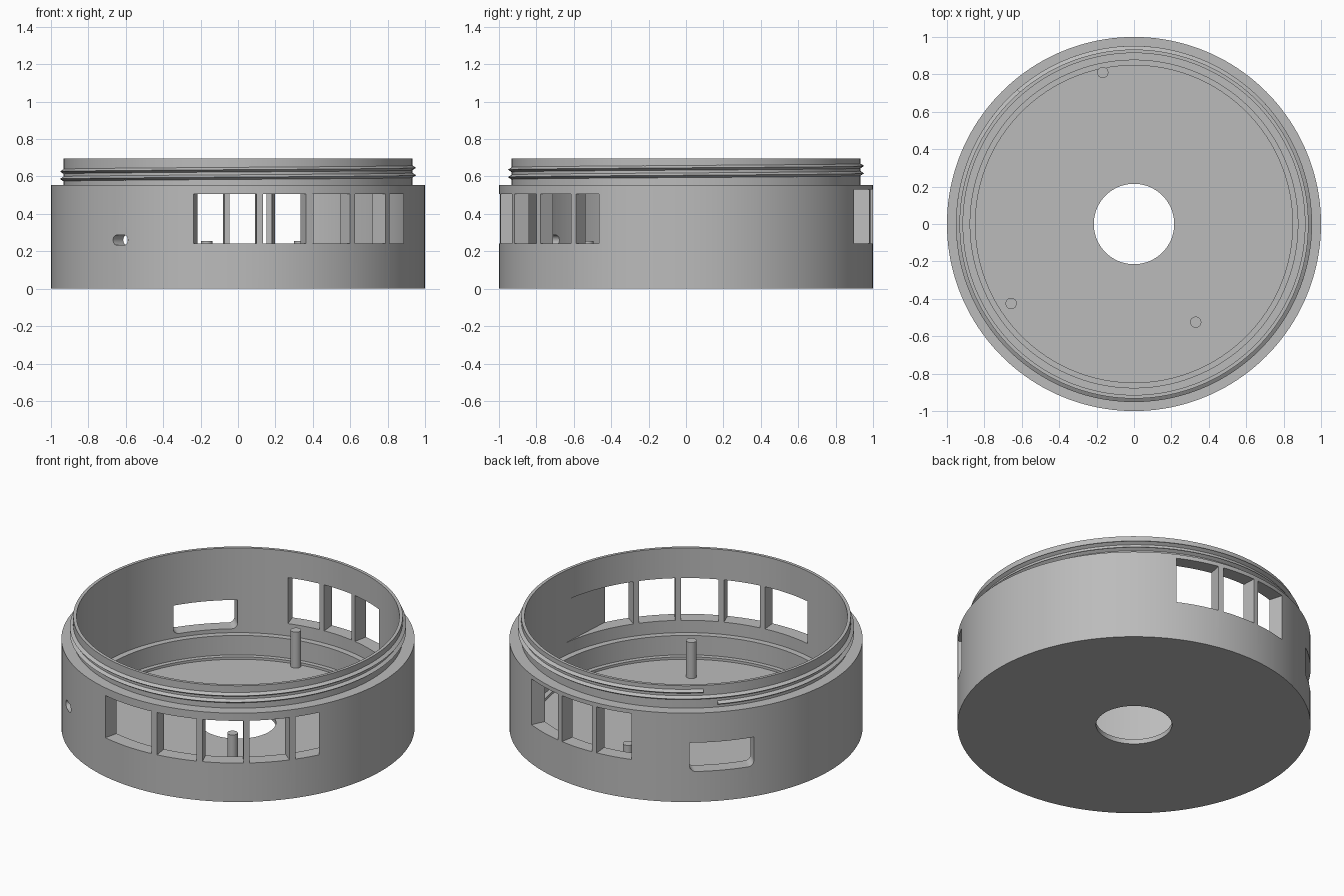
import bpy
import bmesh
from math import sin, cos, pi, radians
from mathutils import Matrix, Vector

if "Cube" in bpy.data.objects:
    bpy.data.objects.remove(bpy.data.objects["Cube"])

SEGMENTS = 160
grey = bpy.data.materials.new("plain_grey")
grey.use_nodes = True
grey.diffuse_color = (0.5, 0.5, 0.5, 1)
grey.node_tree.nodes["Principled BSDF"].inputs["Base Color"].default_value = (0.5, 0.5, 0.5, 1)


def make_object(name, bm):
    bmesh.ops.recalc_face_normals(bm, faces=bm.faces)
    mesh = bpy.data.meshes.new(name)
    bm.to_mesh(mesh)
    bm.free()
    mesh.materials.append(grey)
    obj = bpy.data.objects.new(name, mesh)
    bpy.context.collection.objects.link(obj)
    return obj


def activate(obj):
    bpy.ops.object.select_all(action="DESELECT")
    obj.select_set(True)
    bpy.context.view_layer.objects.active = obj


def polar(radius, degrees):
    return (radius * cos(radians(degrees)), radius * sin(radians(degrees)))


def lathe(name, profile):
    bm = bmesh.new()
    rings = []
    for i in range(SEGMENTS):
        a = 2 * pi * i / SEGMENTS
        rings.append([bm.verts.new((r * cos(a), r * sin(a), z)) for r, z in profile])
    n = len(profile)
    for i in range(SEGMENTS):
        here, there = rings[i], rings[(i + 1) % SEGMENTS]
        for j in range(n):
            k = (j + 1) % n
            bm.faces.new((here[j], there[j], there[k], here[k]))
    return make_object(name, bm)


def prism(name, outline, low, high):
    bm = bmesh.new()
    face = bm.faces.new([bm.verts.new((x, y, low)) for x, y in outline])
    made = bmesh.ops.extrude_face_region(bm, geom=[face])
    verts = [v for v in made["geom"] if isinstance(v, bmesh.types.BMVert)]
    bmesh.ops.translate(bm, verts=verts, vec=(0, 0, high - low))
    return make_object(name, bm)


def cut(target, cutter):
    cutter.hide_render = True
    mod = target.modifiers.new("opening", "BOOLEAN")
    mod.operation = "DIFFERENCE"
    mod.solver = "EXACT"
    mod.object = cutter
    activate(target)
    bpy.ops.object.modifier_apply(modifier=mod.name)
    bpy.data.objects.remove(cutter)


def radial_window(target, start, end, low, high):
    outline = [polar(0.89, start), polar(1.1, start), polar(1.1, end), polar(0.89, end)]
    cut(target, prism("window_cutter", outline, low, high))


def wall_slot(target, outline, angle, height):
    # Outline (sideways, up) pushed through the wall along a radius
    cutter = prism("slot_cutter", outline, 0.8, 1.1)
    out = Vector((*polar(1, angle), 0))
    up = Vector((0, 0, 1))
    axes = Matrix((up.cross(out), up, out)).transposed().to_4x4()
    cutter.data.transform(Matrix.Translation((0, 0, height)) @ axes)
    cut(target, cutter)


def arc(cx, cy, radius, start, end, steps=10):
    pts = [polar(radius, start + (end - start) * i / steps) for i in range(steps + 1)]
    return [(cx + x, cy + y) for x, y in pts]


# Open housing with stepped floor, central hole and thin collar
housing = lathe("housing", [
    (0.215, 0), (1, 0), (1, 0.555), (0.933, 0.555), (0.933, 0.695), (0.914, 0.695),
    (0.914, 0.166), (0.876, 0.166), (0.876, 0.045), (0.848, 0.045), (0.848, 0.03), (0.215, 0.03)])

# Front row of windows, separated by narrow bars
bars = [-83.3, -67.6, -52.2, -37]
starts = [-103.7] + [b + 1 for b in bars[:-1]]
ends = [b - 1 for b in bars]
for start, end in zip(starts, ends):
    radial_window(housing, start, end, 0.243, 0.507)

# Last front window, with a long slanted pocket on the inside
outline = [polar(0.8, -36), polar(1.05, -36), (0.879, -0.56), (0.91, -0.08), (0.8, -0.08)]
cut(housing, prism("pocket_cutter", outline, 0.243, 0.507))

# Back row of windows
for start, end in ((64, 78.6), (80.4, 92.8), (94.6, 107)):
    radial_window(housing, start, end, 0.243, 0.53)

# Back port with rounded lower corners
port = ([(0.186, 0.09), (-0.186, 0.09)] + arc(-0.151, -0.055, 0.035, 180, 270)
        + arc(0.151, -0.055, 0.035, 270, 360))
wall_slot(housing, port, 136.9, 0.28)

# Small oblong cable hole
hole = arc(0.024, 0, 0.027, -90, 90) + arc(-0.024, 0, 0.027, 90, 270)
wall_slot(housing, hole, -129, 0.26)

# Screw thread: a triangular ridge winding twice round the collar
bm = bmesh.new()
steps = 2 * SEGMENTS
previous = None
for i in range(steps + 1):
    t = i / steps
    a = 136 + 715 * t
    z = 0.582 + 0.079 * t
    ring = [bm.verts.new((*polar(r, a), z + dz))
            for r, dz in ((0.926, -0.017), (0.952, 0), (0.926, 0.017))]
    if previous:
        for j in range(3):
            k = (j + 1) % 3
            bm.faces.new((previous[j], ring[j], ring[k], previous[k]))
    else:
        bm.faces.new(ring)
    previous = ring
bm.faces.new(previous)
thread = make_object("screw_thread", bm)

# Three upright pins on the floor
pins = []
for i, (x, y) in enumerate(((-0.167, 0.81), (-0.657, -0.425), (0.33, -0.525))):
    pins.append(prism(f"pin_{i + 1}", arc(x, y, 0.03, 0, 348.75, 31), 0.025, 0.255))

for obj in [housing, thread] + pins:
    activate(obj)
    bpy.ops.object.shade_smooth_by_angle(angle=radians(30))
